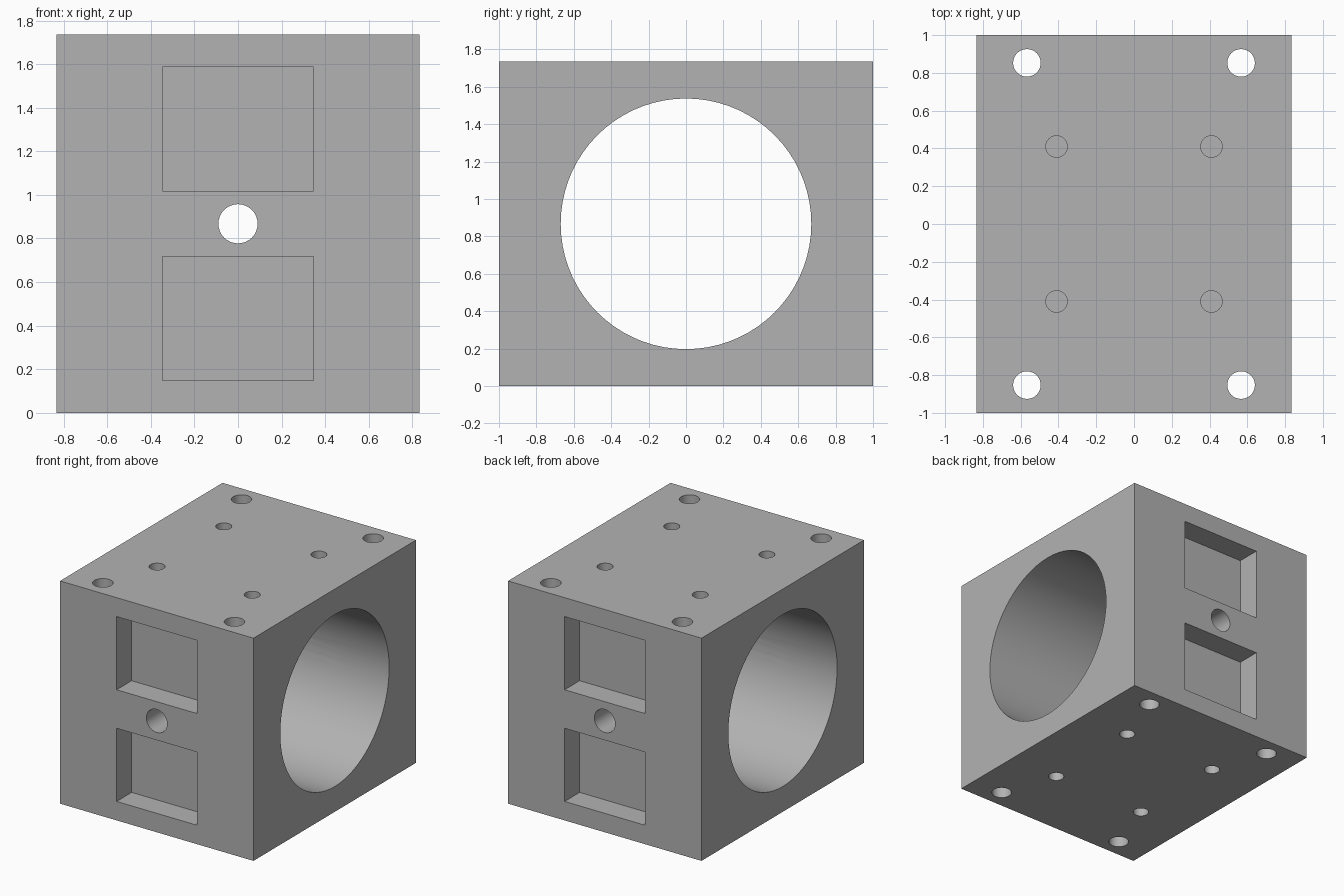
import bpy, math

WIDTH, DEPTH, HEIGHT = 1.667, 2.0, 1.735
MID = HEIGHT / 2

default = bpy.data.objects.get("Cube")
if default:
    bpy.data.objects.remove(default, do_unlink=True)

grey = bpy.data.materials.new("machined_grey")
grey.use_nodes = True
COLOR = (0.448, 0.448, 0.448, 1)
grey.diffuse_color = COLOR
grey.node_tree.nodes["Principled BSDF"].inputs["Base Color"].default_value = COLOR


def box(name, center, size):
    bpy.ops.mesh.primitive_cube_add(size=1, location=center)
    ob = bpy.context.object
    ob.name = name
    ob.scale = size
    bpy.ops.object.transform_apply(location=False, rotation=False, scale=True)
    return ob


def rod(name, center, radius, length, rotation=(0, 0, 0), sides=32):
    bpy.ops.mesh.primitive_cylinder_add(vertices=sides, radius=radius, depth=length,
                                        location=center, rotation=rotation)
    bpy.context.object.name = name
    return bpy.context.object


# Solid block
block = box("bearing_block", (0, 0, MID), (WIDTH, DEPTH, HEIGHT))
block.data.materials.append(grey)

# Large bore through the sides, small port through front and back
cutters = [
    rod("main_bore", (0, 0, MID), 0.67, 3, (0, math.pi / 2, 0), 72),
    rod("cross_port", (0, 0, MID), 0.09, 3, (math.pi / 2, 0, 0)),
]

# Rectangular pockets above and below the port, front and back
POCKET = 0.185
for end in (-1, 1):
    for side in (-1, 1):
        cutters.append(box("pocket", (0, end * DEPTH / 2, MID + side * 0.435),
                           (0.692, 2 * POCKET, 0.57)))

# Corner bolt holes go through; inner tapped holes are blind from top and bottom
BLIND = 0.22
for sx in (-1, 1):
    for sy in (-1, 1):
        cutters.append(rod("bolt_hole", (sx * 0.567, sy * 0.853, MID), 0.073, 3))
        for z in (0, HEIGHT):
            cutters.append(rod("tapped_hole", (sx * 0.41, sy * 0.41, z), 0.057, 2 * BLIND))

# Cut everything out of the block
bpy.ops.object.select_all(action="DESELECT")
bpy.context.view_layer.objects.active = block
block.select_set(True)
for cutter in cutters:
    mod = block.modifiers.new("cut", "BOOLEAN")
    mod.operation = "DIFFERENCE"
    mod.solver = "EXACT"
    mod.object = cutter
    bpy.ops.object.modifier_apply(modifier=mod.name)
    bpy.data.objects.remove(cutter, do_unlink=True)

# One colour on every face, smooth hole walls with crisp edges
for face in block.data.polygons:
    face.material_index = 0
bpy.ops.object.shade_smooth_by_angle(angle=math.radians(30))
